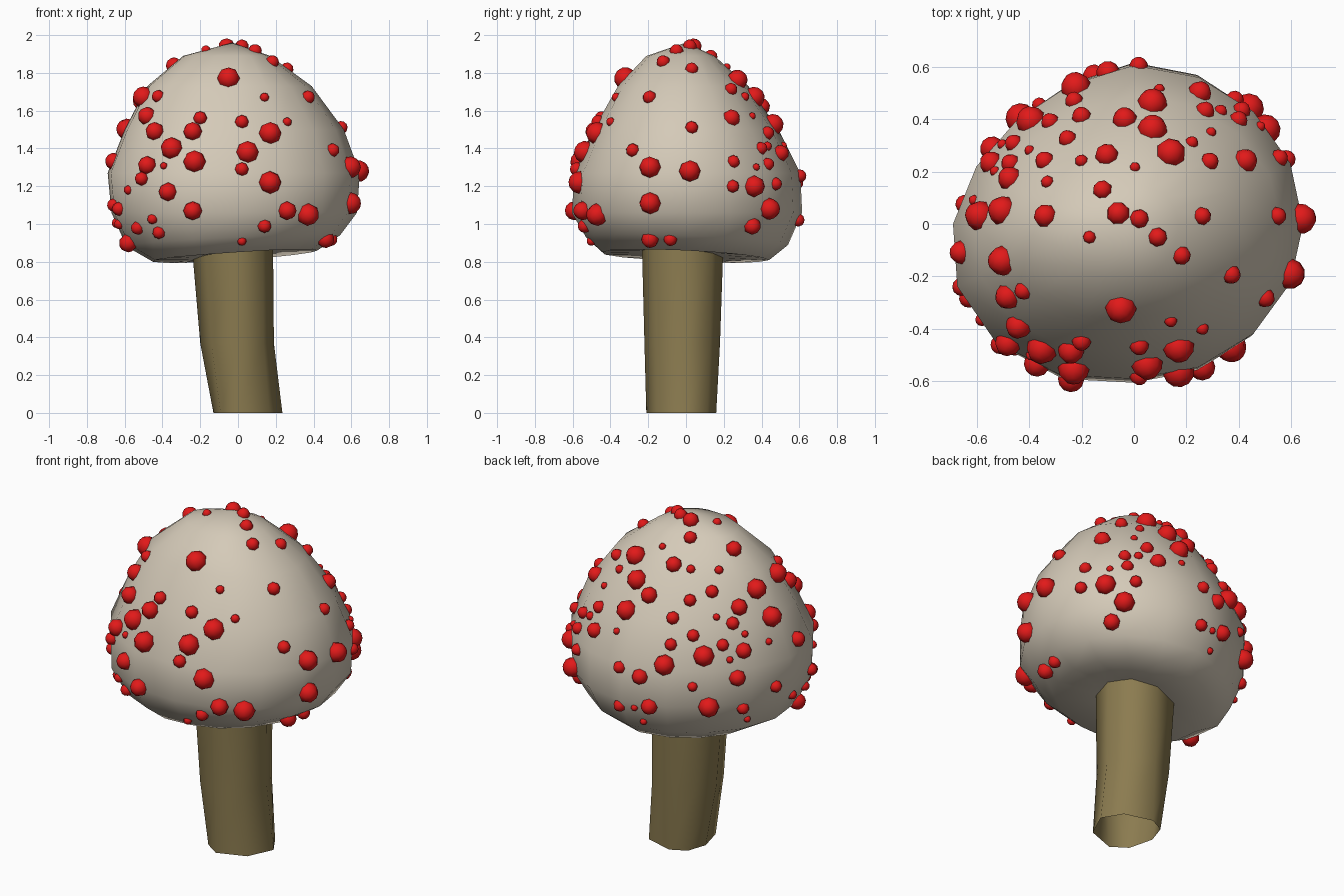
import bpy, bmesh, math, random
from mathutils import Vector, Matrix
from mathutils.bvhtree import BVHTree

if "Cube" in bpy.data.objects:
    bpy.data.objects.remove(bpy.data.objects["Cube"])

random.seed(7)


def material(name, rgb):
    m = bpy.data.materials.new(name)
    m.diffuse_color = (*rgb, 1)
    m.use_nodes = True
    m.node_tree.nodes["Principled BSDF"].inputs["Base Color"].default_value = m.diffuse_color
    return m


def finish(bm, name, mat):
    bmesh.ops.recalc_face_normals(bm, faces=bm.faces[:])
    for f in bm.faces:
        f.smooth = True
    me = bpy.data.meshes.new(name)
    bm.to_mesh(me)
    me.materials.append(mat)
    ob = bpy.data.objects.new(name, me)
    bpy.context.collection.objects.link(ob)
    return ob


def loft(bm, rings, sides, lobe=0.0, tilt=0.0):
    """Skin rings given as (z, x min, x max, y min, y max)."""
    loops = []
    for z, x0, x1, y0, y1 in rings:
        loop = []
        for i in range(sides):
            a = 2 * math.pi * i / sides
            c, s = math.cos(a), math.sin(a)
            k = 1 + lobe * 2 * min(c, 0) * s          # fuller front left, flatter back left
            lift = tilt * (c - 0.7 * s) if z < 1 else 0  # rim rises to the front right
            loop.append(bm.verts.new((k * c * (x1 if c > 0 else -x0),
                                      k * s * (y1 if s > 0 else -y0), z + lift)))
        loops.append(loop)
    for a, b in zip(loops, loops[1:]):
        for i in range(sides):
            j = (i + 1) % sides
            bm.faces.new((a[i], a[j], b[j], b[i]))
    return loops


cream = material("cream", (0.66, 0.59, 0.48))
brown = material("bark_brown", (0.26, 0.20, 0.08))
red = material("spot_red", (0.76, 0.010, 0.010))

# Stem: slightly bent open tube
bm = bmesh.new()
loft(bm, [(0.0, -0.13, 0.235, -0.21, 0.16), (0.37, -0.20, 0.19, -0.22, 0.18),
          (0.95, -0.25, 0.185, -0.235, 0.20)], 8)
finish(bm, "stem", brown)

# Cap: lumpy dome, closed at both ends
bm = bmesh.new()
loops = loft(bm, [(0.84, -0.25, 0.20, -0.22, 0.22), (0.83, -0.45, 0.42, -0.44, 0.44),
                  (0.91, -0.59, 0.54, -0.53, 0.54), (1.06, -0.67, 0.63, -0.605, 0.615),
                  (1.27, -0.69, 0.645, -0.59, 0.605), (1.50, -0.60, 0.56, -0.49, 0.49),
                  (1.73, -0.48, 0.39, -0.36, 0.33), (1.89, -0.29, 0.17, -0.21, 0.15)],
             16, 0.08, 0.03)
bm.faces.new(loops[0])
tip = bm.verts.new((-0.03, 0.0, 1.96))
for i in range(16):
    bm.faces.new((loops[-1][i], loops[-1][(i + 1) % 16], tip))
finish(bm, "cap", cream)
bm.normal_update()
tree = BVHTree.FromBMesh(bm)

# Spots measured in each view, grouped by radius
front = {.06: [(-.05, 1.77), (.17, 1.48), (-.35, 1.40), (-.23, 1.33), (.05, 1.38),
               (.17, 1.22), (.37, 1.05)],
         .05: [(-.24, 1.49), (-.37, 1.17), (-.24, 1.07), (.26, 1.07), (-.44, 1.49),
               (-.48, 1.31), (-.48, 1.57), (-.58, .90)],
         .037: [(.02, 1.29), (.02, 1.54), (.37, 1.67), (.49, .92), (.50, 1.39),
                (-.51, 1.24), (.14, .99), (-.53, .98), (-.20, 1.56), (-.63, 1.08)],
         .025: [(.02, .91), (.14, 1.67), (.26, 1.54), (-.58, 1.18)]}
right = {.058: [(-.19, 1.30), (.02, 1.28), (-.19, 1.11), (.36, 1.20), (.44, 1.08)],
         .047: [(.24, 1.56), (-.19, .92), (.35, .99)],
         .035: [(.03, 1.51), (.25, 1.33), (.03, 1.82)]}
top = {.057: [(.14, .27), (.07, .36), (.07, .46), (-.50, .05), (-.50, -.14)],
       .045: [(.26, .02), (-.06, .04), (.43, .24), (.25, .50)],
       .037: [(.18, -.12), (.09, -.05), (-.12, .13), (-.47, .23), (-.34, .24),
              (-.20, .41), (.02, .02), (.27, .43)],
       .025: [(.33, .43), (.22, .31), (-.20, .24), (-.33, .16), (-.17, -.05)]}
# Spots around the sides and back: (angle in degrees, height)
around = {.058: [(135, 1.35), (113, 1.30), (137, 1.06), (2, 1.28), (177, 1.50)],
          .047: [(152, 1.22), (105, 1.05), (95, 1.62), (160, 1.58), (342, 1.12)],
          .035: [(128, 1.62), (23, 1.20), (200, 1.10)]}


def inward(deg, z):
    d = Vector((math.cos(math.radians(deg)), math.sin(math.radians(deg)), 0))
    return d * 3 + Vector((0, 0, z)), -d


views = [(front, lambda u, v: (Vector((u, -3, v)), Vector((0, 1, 0)))),
         (right, lambda u, v: (Vector((3, u, v)), Vector((-1, 0, 0)))),
         (top, lambda u, v: (Vector((u, v, 3)), Vector((0, 0, -1)))),
         (around, inward)]
rays = [(*cast(u, v), r) for groups, cast in views
        for r, spots in groups.items() for u, v in spots]
measured = len(rays)
# Smaller spots scattered over the left and back
rays += [(*inward(random.uniform(30, 235), random.uniform(0.88, 1.85)),
          random.choice((.02, .028, .035, .045))) for _ in range(80)]

bm = bmesh.new()
placed = []
for n, (origin, direction, r) in enumerate(rays):
    hit, normal, _, _ = tree.ray_cast(origin, direction)
    if hit is None:
        continue
    gap = 0.8 if n < measured else 1.6
    if len(placed) > 104 or any((hit - p).length < gap * max(r, q) for p, q in placed):
        continue
    placed.append((hit, r))
    m = Matrix.Translation(hit) @ normal.to_track_quat('Z', 'Y').to_matrix().to_4x4()
    bmesh.ops.create_uvsphere(bm, u_segments=8, v_segments=6, radius=r, matrix=m)
finish(bm, "spots", red)
